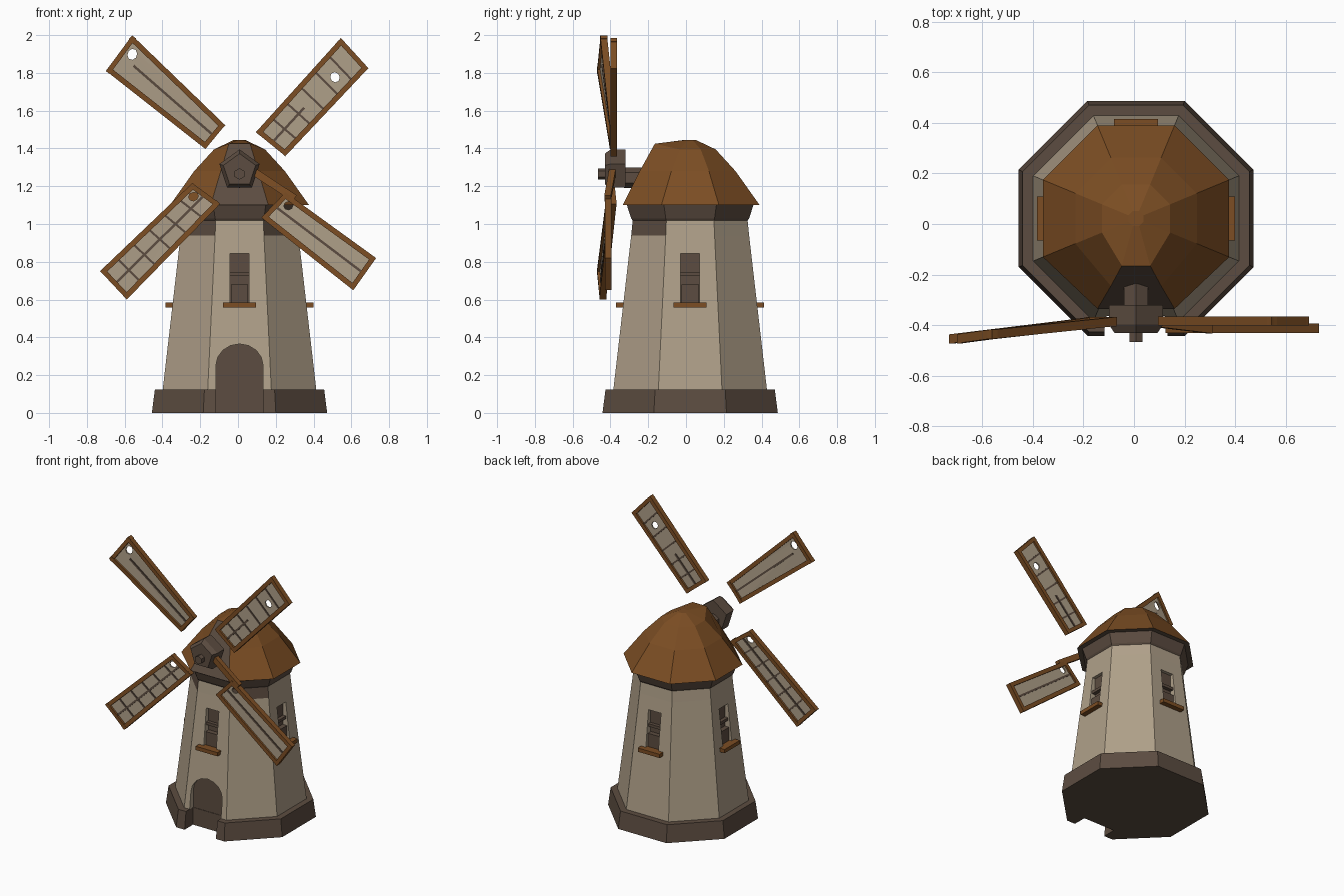
import bpy, bmesh, math
from mathutils import Vector, Matrix

if "Cube" in bpy.data.objects:
    bpy.data.objects.remove(bpy.data.objects["Cube"])

CENTRE = Vector((0.008, 0.022, 0))


def material(name, rgb):
    m = bpy.data.materials.new(name)
    m.use_nodes = True
    m.diffuse_color = (*rgb, 1)
    m.node_tree.nodes["Principled BSDF"].inputs["Base Color"].default_value = (*rgb, 1)
    return m


plaster = material("cream plaster", (0.43, 0.35, 0.25))
timber = material("dark timber", (0.107, 0.073, 0.052))
shingle = material("orange brown wood", (0.2, 0.075, 0.017))


def finish(name, bm, *mats):
    bmesh.ops.recalc_face_normals(bm, faces=bm.faces)
    mesh = bpy.data.meshes.new(name)
    bm.to_mesh(mesh)
    bm.free()
    for m in mats:
        mesh.materials.append(m)
    ob = bpy.data.objects.new(name, mesh)
    bpy.context.collection.objects.link(ob)
    return ob


def loft(rings):
    """Closed octagonal stack from (height, flat-to-centre distance) pairs."""
    bm = bmesh.new()
    loops = []
    for z, flat in rings:
        r = flat / math.cos(math.pi / 8)
        turns = [math.pi / 8 + k * math.pi / 4 for k in range(8)]
        loops.append([bm.verts.new(CENTRE + Vector((r * math.cos(a), r * math.sin(a), z))) for a in turns])
    for low, high in zip(loops, loops[1:]):
        for k in range(8):
            n = (k + 1) % 8
            bm.faces.new((low[k], low[n], high[n], high[k]))
    bm.faces.new(loops[0])
    bm.faces.new(loops[-1])
    return bm, loops


def prism(bm, outline, near, far, angle=0.0, taper=1.0, inner_mat=0):
    """Extrude an (x, z) outline outward from the tower axis."""
    turn = Matrix.Rotation(angle, 4, "Z")
    mid = sum(p[1] for p in outline) / len(outline)
    a = [bm.verts.new(CENTRE + turn @ Vector((x, -near, z))) for x, z in outline]
    b = [bm.verts.new(CENTRE + turn @ Vector((x * taper, -far, mid + (z - mid) * taper))) for x, z in outline]
    bm.faces.new(a).material_index = inner_mat
    bm.faces.new(b)
    for k in range(len(a)):
        n = (k + 1) % len(a)
        bm.faces.new((a[k], a[n], b[n], b[k]))


def rect(x, low, high):
    return [(-x, low), (x, low), (x, high), (-x, high)]


def ngon(count, r, z):
    return [(r * math.sin(k * math.tau / count), z + r * math.cos(k * math.tau / count)) for k in range(count)]


def beam(bm, a, b, width, depth):
    """Rectangular bar between two points, its depth lying along y."""
    side = (b - a).cross(Vector((0, 1, 0))).normalized() * width / 2
    deep = Vector((0, depth / 2, 0))
    ends = [[bm.verts.new(p + s * side + d * deep) for s, d in ((-1, -1), (1, -1), (1, 1), (-1, 1))] for p in (a, b)]
    bm.faces.new(ends[0])
    bm.faces.new(ends[1])
    for k in range(4):
        n = (k + 1) % 4
        bm.faces.new((ends[0][k], ends[0][n], ends[1][n], ends[1][k]))


def cut(target, cutter):
    cutter.hide_render = True
    mod = target.modifiers.new("opening", "BOOLEAN")
    mod.operation, mod.object, mod.solver = "DIFFERENCE", cutter, "EXACT"
    mod.material_mode = "TRANSFER"
    bpy.context.view_layer.objects.active = target
    bpy.ops.object.modifier_apply(modifier=mod.name)
    bpy.data.objects.remove(cutter)


SIDES = [k * math.pi / 2 for k in range(4)]
arch = [(-0.125, -0.1), (0.125, -0.1)] + [
    (0.125 * math.cos(t), 0.25 + 0.115 * math.sin(t)) for t in [k * math.pi / 8 for k in range(9)]]

# Plinth with the doorway notch
bm, _ = loft([(0, 0.464), (0.125, 0.448)])
plinth = finish("plinth", bm, timber)
bm = bmesh.new()
prism(bm, arch, 0.368, 0.6)
cut(plinth, finish("plinth_cutter", bm, timber))

# Tower wall, stained under the eaves on the two front diagonals
bm, _ = loft([(0.11, 0.408), (0.94, 0.312), (1.02, 0.304)])
for f in bm.faces:
    c = f.calc_center_median() - CENTRE
    if 0.95 < c.z < 1.01 and c.y < -0.1 and abs(c.x) > 0.1:
        f.material_index = 1
wall = finish("tower_wall", bm, plaster, timber)

# Doorway and four window recesses: only the back of each is dark
bm = bmesh.new()
prism(bm, arch, 0.365, 0.6, inner_mat=1)
for a in SIDES:
    prism(bm, rect(0.05, 0.57, 0.845), 0.3, 0.5, a, inner_mat=1)
cut(wall, finish("wall_cutter", bm, plaster, timber))

# Window shutters, bars and sills
bm = bmesh.new()
for a in SIDES:
    prism(bm, rect(0.046, 0.57, 0.68), 0.29, 0.335, a)
    prism(bm, rect(0.05, 0.725, 0.745), 0.29, 0.325, a)
finish("window_frames", bm, timber)
bm = bmesh.new()
for a in SIDES:
    prism(bm, rect(0.087, 0.558, 0.585), 0.33, 0.392, a)
finish("window_sills", bm, shingle)

# Corbel ring below the roof
bm, _ = loft([(1.015, 0.302), (1.03, 0.312), (1.1, 0.335), (1.11, 0.335)])
finish("corbel", bm, timber)

# Faceted cap with a steeper dark panel at the front
bm, loops = loft([(1.1, 0.368), (1.28, 0.24), (1.395, 0.135), (1.445, 0.03)])
for ring, y, z in ((0, -0.335, 1.1), (1, -0.245, 1.28), (2, -0.165, 1.425)):
    for k in (5, 6):
        loops[ring][k].co.y, loops[ring][k].co.z = y, z
for f in bm.faces:
    c = f.calc_center_median() - CENTRE
    front = abs(c.x) < 0.02 and c.y < -0.17
    if front or c.z < 1.11:
        f.material_index = 1
finish("roof_cap", bm, shingle, timber)

# Axle, hub and nose
bm = bmesh.new()
prism(bm, ngon(6, 0.055, 1.245), 0.18, 0.35)
finish("axle", bm, timber)
bm = bmesh.new()
prism(bm, ngon(5, 0.112, 1.283), 0.342, 0.42)
prism(bm, ngon(5, 0.112, 1.283), 0.42, 0.452, taper=0.8)
prism(bm, ngon(6, 0.03, 1.265), 0.44, 0.488)
finish("hub", bm, timber)


def sail(name, corners, rungs, spine, hole):
    """Framed sail over corners: root, root, tip, tip (the last two mirror the first two)."""
    r0, r1, t0, t1 = (Vector(c) for c in corners)

    def at(u, v):
        return r0.lerp(r1, v).lerp(t0.lerp(t1, v), u)

    bm = bmesh.new()
    for v in (0.065, 0.935):
        beam(bm, at(0, v), at(1, v), 0.028, 0.036)
    for u in (0.02, 0.98):
        beam(bm, at(u, 0), at(u, 1), 0.026, 0.036)
    finish(name + "_frame", bm, shingle)

    # Cloth with one torn hole
    bm = bmesh.new()
    edge = [(0.98, 0.5), (0.98, 0.95), (0.5, 0.95), (0.02, 0.95), (0.02, 0.5), (0.02, 0.05), (0.5, 0.05), (0.98, 0.05)]
    rim = [(hole[0] + 0.038 * math.cos(k * math.pi / 4), hole[1] + 0.13 * math.sin(k * math.pi / 4)) for k in range(8)]
    layers = []
    for y in (-0.005, 0.005):
        layers.append([[bm.verts.new(at(u, v) + Vector((0, y, 0))) for u, v in pts] for pts in (edge, rim)])
    (fo, fi), (bo, bi) = layers
    for k in range(8):
        n = (k + 1) % 8
        for p, q in ((fo, fi), (bi, bo), (bo, fo), (fi, bi)):
            bm.faces.new((p[k], p[n], q[n], q[k]))
    finish(name + "_cloth", bm, plaster)

    # Lattice showing through the cloth
    bm = bmesh.new()
    for k in range(1, rungs):
        beam(bm, at(k / rungs, 0.08), at(k / rungs, 0.92), 0.011, 0.02)
    if spine:
        beam(bm, at(0.03, 0.5), at(spine, 0.5), 0.013, 0.022)
    finish(name + "_lattice", bm, timber)


sail("upper_right_sail", [(-0.17, -0.385, 1.4), (-0.07, -0.385, 1.52),
                          (-0.7, -0.455, 1.81), (-0.56, -0.435, 2.0)], 0, 0.85, (0.91, 0.68))
sail("upper_left_sail", [(0.25, -0.383, 1.36), (0.095, -0.383, 1.485),
                         (0.69, -0.383, 1.825), (0.545, -0.383, 1.985)], 6, 0.4, (0.75, 0.45))
sail("lower_right_sail", [(-0.095, -0.385, 1.11), (-0.24, -0.395, 1.215),
                          (-0.59, -0.44, 0.6), (-0.73, -0.455, 0.75)], 6, 0.97, (0.08, 0.7))
sail("lower_left_sail", [(0.125, -0.412, 1.035), (0.25, -0.412, 1.165),
                         (0.61, -0.412, 0.65), (0.73, -0.412, 0.82)], 0, 0.97, (0.1, 0.75))

# Spar still joining one sail to the hub
bm = bmesh.new()
beam(bm, Vector((0.05, -0.385, 1.3)), Vector((0.3, -0.415, 1.135)), 0.04, 0.035)
finish("spar", bm, shingle)
